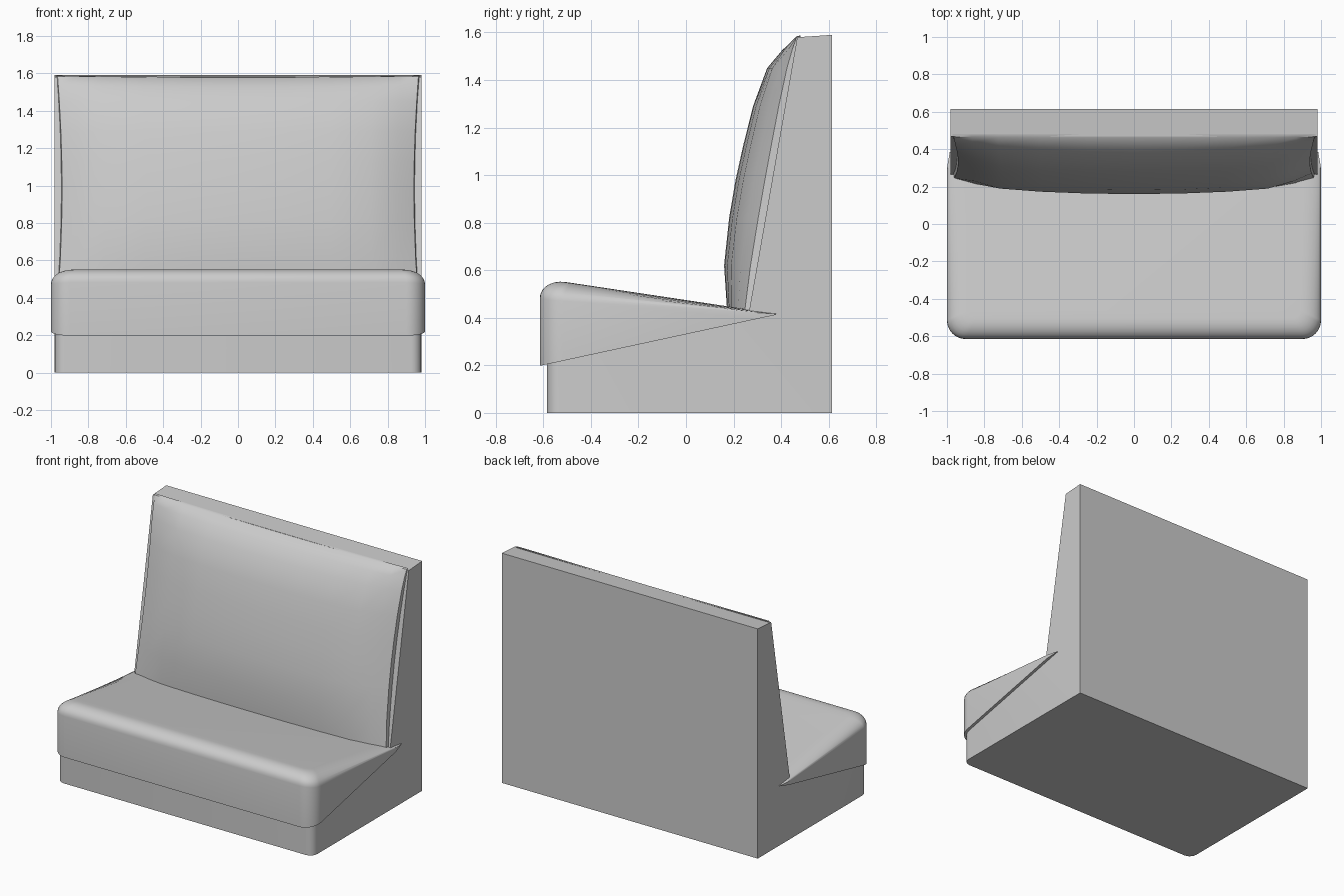
import bpy, bmesh, math

if "Cube" in bpy.data.objects:
    bpy.data.objects.remove(bpy.data.objects["Cube"])


def make_object(name, verts, faces, smooth_angle=None):
    mesh = bpy.data.meshes.new(name)
    bm = bmesh.new()
    vs = [bm.verts.new(v) for v in verts]
    for f in faces:
        bm.faces.new([vs[i] for i in f])
    bmesh.ops.recalc_face_normals(bm, faces=bm.faces)
    bm.to_mesh(mesh)
    bm.free()
    obj = bpy.data.objects.new(name, mesh)
    bpy.context.collection.objects.link(obj)
    if smooth_angle:
        bpy.ops.object.select_all(action='DESELECT')
        obj.select_set(True)
        bpy.context.view_layer.objects.active = obj
        bpy.ops.object.shade_smooth_by_angle(angle=math.radians(smooth_angle))
    return obj


def loft(name, rings, smooth_angle):
    # Closed rings joined in order, with both ends capped
    n = len(rings[0])
    faces = [(k * n + i, k * n + (i + 1) % n, (k + 1) * n + (i + 1) % n, (k + 1) * n + i)
             for k in range(len(rings) - 1) for i in range(n)]
    faces += [tuple(range(n)), tuple(range((len(rings) - 1) * n, len(rings) * n))]
    return make_object(name, [v for r in rings for v in r], faces, smooth_angle)


# Frame: plinth and leaning back, one side profile across the width
profile = [(-0.585, 0), (0.615, 0), (0.615, 1.59), (0.468, 1.58), (0.264, 0.42), (-0.585, 0.25)]
frame = loft("frame", [[(x, y, z) for y, z in profile] for x in (-0.98, 0.98)], None)
bm = bmesh.new()
bm.from_mesh(frame.data)
front = [e for e in bm.edges
         if all(v.co.y < -0.58 for v in e.verts) and abs(e.verts[0].co.x - e.verts[1].co.x) < 0.01]
bmesh.ops.bevel(bm, geom=front, offset=0.055, segments=5, profile=0.5, affect='EDGES')
bm.to_mesh(frame.data)
bm.free()
bpy.ops.object.select_all(action='DESELECT')
frame.select_set(True)
bpy.context.view_layer.objects.active = frame
bpy.ops.object.shade_smooth_by_angle(angle=math.radians(30))


# Seat cushion: wedge with rounded front corners and a rolled top edge
def seat_top(y):
    return 0.545 - (y + 0.47) * 0.15


def seat_bottom(y):
    return 0.198 + (y + 0.615) * 0.216


def seat_outline(d):
    r = 0.1 - 0.5 * d
    half = [(0.985 - d, 0.385), (1 - d, 0.3)]
    for i in range(9):
        a = i / 8 * math.pi / 2
        half.append((1 - d - r + r * math.cos(a), -0.615 + d + r - r * math.sin(a)))
    return half + [(-x, y) for x, y in reversed(half)]


rings = [[(x, y, seat_bottom(y)) for x, y in seat_outline(0)]]
for i in range(8):
    a = i / 7 * math.pi / 2
    ring = []
    for x, y in seat_outline(0.11 * (1 - math.cos(a))):
        thick = seat_top(y) - seat_bottom(y)
        ring.append((x, y, seat_top(y) - 0.085 * (1 - math.sin(a)) * min(1, thick / 0.35)))
    rings.append(ring)
loft("seat_cushion", rings, 40)

# Back cushion: padded panel bulging forward from the leaning frame
ROWS = [(0.41, 0.088), (0.62, 0.139), (0.82, 0.153), (0.98, 0.154), (1.13, 0.147),
        (1.29, 0.135), (1.45, 0.104), (1.53, 0.055), (1.582, 0.008)]
COLS = [(0, 1), (0.25, 0.98), (0.5, 0.91), (0.72, 0.79), (0.86, 0.5), (0.955, 0.2), (0.96, -0.08)]
cols = [(-x, g) for x, g in reversed(COLS[1:])] + COLS
verts = []
for z, depth in ROWS + [(1.585, -0.012)]:
    plane = 0.264 + (z - 0.42) * 0.204 / 1.16
    for x, g in cols:
        width = 0.985 + 0.025 * ((z - 0.98) / 0.6) ** 2
        sag = 0.008 * (x * x - 0.6) if z > 1.5 else 0
        d = depth * g if depth > 0 else depth
        verts.append((x * width, plane - d, z + sag))
n = len(cols)
faces = [(r * n + c, r * n + c + 1, (r + 1) * n + c + 1, (r + 1) * n + c)
         for r in range(len(ROWS)) for c in range(n - 1)]
boundary = ([c for c in range(n)] + [r * n + n - 1 for r in range(1, len(ROWS) + 1)]
            + [len(ROWS) * n + c for c in range(n - 2, -1, -1)]
            + [r * n for r in range(len(ROWS) - 1, 0, -1)])
faces.append(tuple(reversed(boundary)))
make_object("back_cushion", verts, faces, 50)
